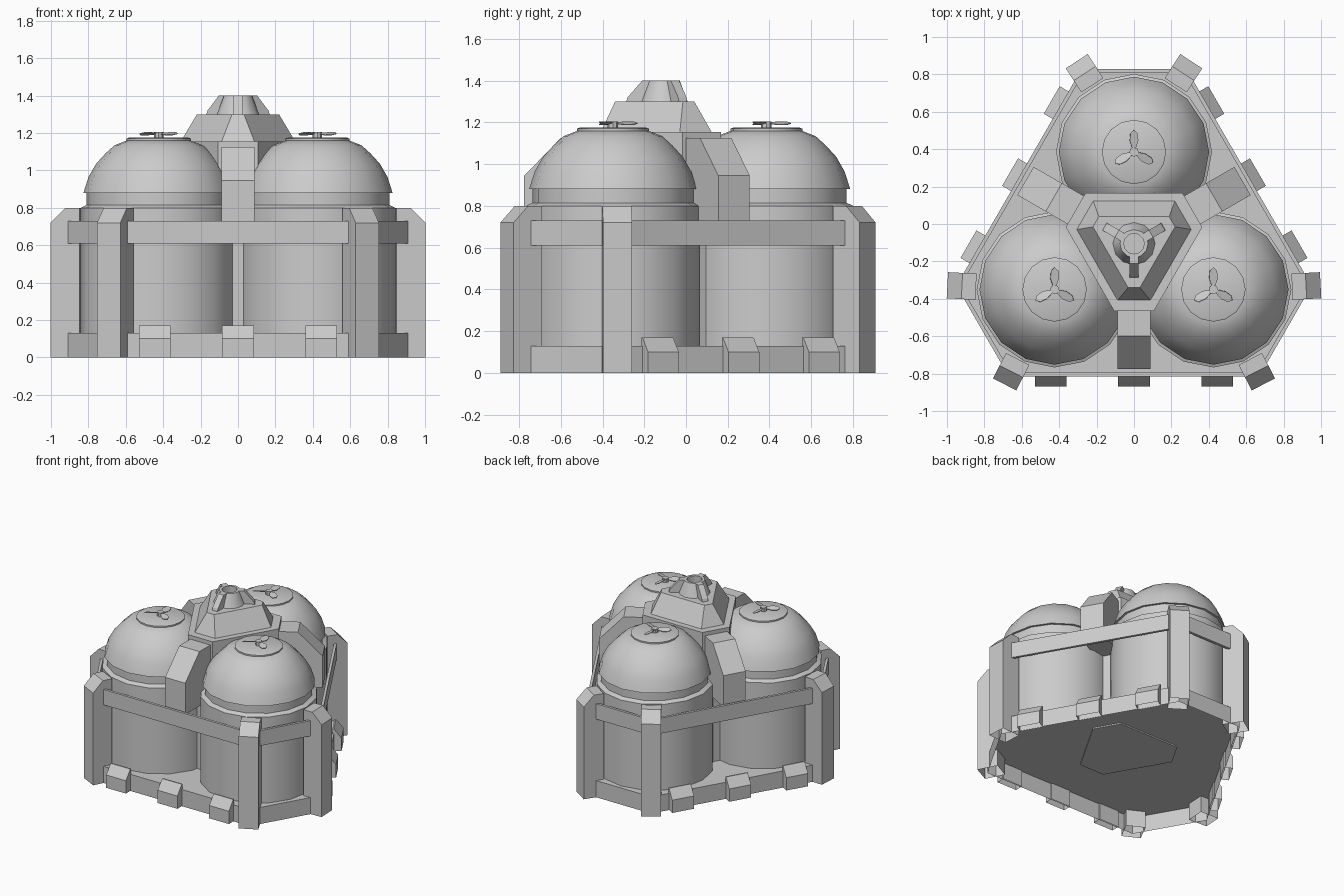
import bpy, bmesh
from math import sin, cos, pi, radians, sqrt
from mathutils import Matrix, Vector

if "Cube" in bpy.data.objects:
    bpy.data.objects.remove(bpy.data.objects["Cube"])

CY = -0.105          # centre of the three-fold symmetry
CENTRE = Vector((0, CY, 0))


def make(name, bm, smooth=None):
    bmesh.ops.recalc_face_normals(bm, faces=bm.faces)
    me = bpy.data.meshes.new(name)
    bm.to_mesh(me)
    bm.free()
    ob = bpy.data.objects.new(name, me)
    bpy.context.collection.objects.link(ob)
    if smooth:
        bpy.ops.object.select_all(action='DESELECT')
        bpy.context.view_layer.objects.active = ob
        ob.select_set(True)
        bpy.ops.object.shade_smooth_by_angle(angle=radians(smooth))
    return ob


def polar(r, deg, z=0):
    return CENTRE + Vector((r * cos(radians(deg)), r * sin(radians(deg)), z))


def loft(name, rings, caps=True, closed=False, open_bottom=False):
    """Solid through rings of equal length; open_bottom drops faces on the ground."""
    bm = bmesh.new()
    vr = [[bm.verts.new(p) for p in ring] for ring in rings]
    n = len(rings[0])
    pairs = list(zip(vr, vr[1:])) + ([(vr[-1], vr[0])] if closed else [])
    for a, b in pairs:
        for i in range(n):
            bm.faces.new((a[i], a[(i + 1) % n], b[(i + 1) % n], b[i]))
    if caps and not closed:
        bm.faces.new(vr[0])
        bm.faces.new(vr[-1])
    bmesh.ops.recalc_face_normals(bm, faces=bm.faces)
    if open_bottom:
        ground = [f for f in bm.faces if all(v.co.z < 0.001 for v in f.verts)]
        bmesh.ops.delete(bm, geom=ground, context='FACES')
    return make(name, bm)


def tri_hex(long_d, short_d, z, turn):
    """Truncated triangle: short sides face turn, turn+120, turn+240."""
    h = (long_d - short_d / 2) * 2 / sqrt(3)
    pts = []
    for k in range(3):
        a = radians(turn + 120 * k)
        d, t = Vector((cos(a), sin(a), 0)), Vector((-sin(a), cos(a), 0))
        pts += [CENTRE + d * short_d - t * h + Vector((0, 0, z)),
                CENTRE + d * short_d + t * h + Vector((0, 0, z))]
    return pts


def extrusion(name, profile, half_width, origin, deg, open_bottom=False):
    """(outward, z) profile given thickness sideways, turned to face deg."""
    m = Matrix.Translation(origin) @ Matrix.Rotation(radians(deg), 4, 'Z')
    return loft(name, [[m @ Vector((r, s * half_width, z)) for r, z in profile]
                       for s in (-1, 1)], open_bottom=open_bottom)


def lathe(name, profile, origin, n=16, smooth=35, closed=False):
    bm = bmesh.new()
    rings = [[bm.verts.new(origin + Vector((r * cos(2 * pi * i / n),
              r * sin(2 * pi * i / n), z))) for i in range(n)] for r, z in profile]
    pairs = list(zip(rings, rings[1:]))
    if closed:
        pairs.append((rings[-1], rings[0]))
    for a, b in pairs:
        for i in range(n):
            bm.faces.new((a[i], a[(i + 1) % n], b[(i + 1) % n], b[i]))
    if not closed:
        bm.faces.new(rings[0])
        bm.faces.new(rings[-1])
    return make(name, bm, smooth)


# Base tray (hollow underneath) and upper frame rail
LONG, SHORT = 0.71, 0.935
loft("base_tray", [tri_hex(LONG, SHORT, z, 90) for z in (0, 0.13)], open_bottom=True)
loft("frame_rail", [tri_hex(LONG - i, SHORT - i, z, 90) for i, z in
                    ((0, 0.61), (0, 0.73), (0.02, 0.73), (0.02, 0.61))], closed=True)

# Corner posts with chamfered tops
for i, p in enumerate(tri_hex(LONG, SHORT, 0, 90)):
    deg = 90 + 120 * (i // 2) + (33 if i % 2 else -33)
    extrusion(f"corner_post_{i}",
              [(-0.105, 0), (0.048, 0), (0.048, 0.72), (-0.03, 0.8), (-0.105, 0.8)],
              0.07, p, deg, open_bottom=True)

# Foot brackets, three per long side
for k in range(3):
    deg = 270 + 120 * k
    side = Vector((-sin(radians(deg)), cos(radians(deg)), 0))
    for j in (-1, 0, 1):
        extrusion(f"foot_bracket_{k}_{j + 1}",
                  [(0.70, 0), (0.765, 0), (0.765, 0.10), (0.71, 0.17), (0.70, 0.17)],
                  0.085, CENTRE + side * 0.445 * j, deg, open_bottom=True)

# Tanks, domes and vent fans
for k in range(3):
    o = polar(0.49, 90 + 120 * k)
    lathe(f"tank_{k}", [(0.417, 0.13), (0.417, 0.25), (0.417, 0.80), (0.385, 0.815),
                        (0.385, 0.89)], o)
    lathe(f"dome_{k}", [(0.375, 0.88), (0.402, 0.88), (0.375, 0.965), (0.335, 1.035),
                        (0.285, 1.09), (0.235, 1.135), (0.17, 1.16)], o)
    lathe(f"vent_disc_{k}", [(0.172, 1.15), (0.172, 1.17), (0.16, 1.175)], o)
    lathe(f"fan_hub_{k}", [(0.025, 1.17), (0.025, 1.205)], o, 8)
    for b in range(3):
        m = (Matrix.Translation(o + Vector((0, 0, 1.196)))
             @ Matrix.Rotation(radians(90 + 120 * b), 4, 'Z')
             @ Matrix.Rotation(radians(18), 4, 'X'))
        outline = [(0.02, 0.01), (0.06, 0.024), (0.1, 0.02), (0.118, 0),
                   (0.1, -0.02), (0.06, -0.024), (0.02, -0.01)]
        loft(f"fan_blade_{k}_{b}", [[m @ Vector((x, y, z)) for x, y in outline]
                                    for z in (-0.002, 0.002)])

# Central column, sloped roof and buttress arms
loft("core_column", [tri_hex(0.272, 0.36, z, 270) for z in (0.12, 1.155)])
loft("core_roof", [tri_hex(0.23, 0.305, 1.15, 270), tri_hex(0.145, 0.235, 1.3, 270)])
for k in range(3):
    deg = 270 + 120 * k
    extrusion(f"buttress_{k}", [(0.2, 0.7), (0.67, 0.7), (0.67, 0.945),
                                (0.495, 1.125), (0.2, 1.125)], 0.087, CENTRE, deg)
    # Fins around the chimney
    extrusion(f"chimney_fin_{k}", [(0.06, 1.29), (0.185, 1.29), (0.175, 1.32),
                                   (0.105, 1.4), (0.06, 1.4)], 0.023, CENTRE, deg)

# Open chimney on the roof
lathe("chimney", [(0.115, 1.295), (0.075, 1.4), (0.055, 1.4), (0.055, 1.295)],
      CENTRE, 12, 30, closed=True)
